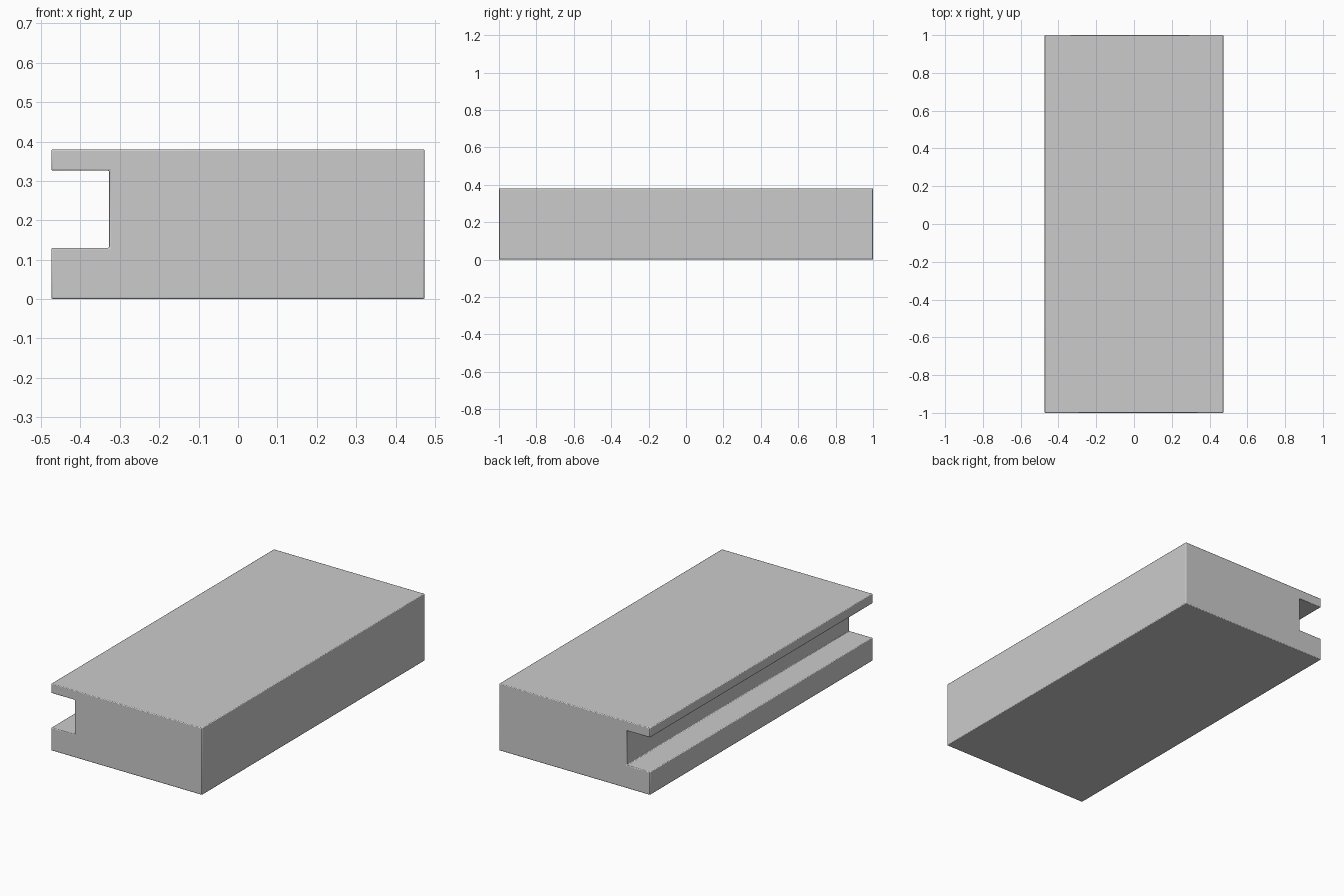
import bpy
import bmesh

if "Cube" in bpy.data.objects:
    bpy.data.objects.remove(bpy.data.objects["Cube"])

HALF_W, HALF_L, HEIGHT = 0.474, 1.0, 0.38
SLOT_X, SLOT_LOW, SLOT_HIGH = -0.327, 0.13, 0.326

# C-shaped cross-section in x, z
profile = [
    (-HALF_W, 0), (HALF_W, 0), (HALF_W, HEIGHT), (-HALF_W, HEIGHT),
    (-HALF_W, SLOT_HIGH), (SLOT_X, SLOT_HIGH),
    (SLOT_X, SLOT_LOW), (-HALF_W, SLOT_LOW),
]

# Extrude the section along the full length
bm = bmesh.new()
face = bm.faces.new([bm.verts.new((x, -HALF_L, z)) for x, z in profile])
ext = bmesh.ops.extrude_face_region(bm, geom=[face])
verts = [g for g in ext["geom"] if isinstance(g, bmesh.types.BMVert)]
bmesh.ops.translate(bm, verts=verts, vec=(0, 2 * HALF_L, 0))
bmesh.ops.recalc_face_normals(bm, faces=bm.faces)

mesh = bpy.data.meshes.new("grooved_block")
bm.to_mesh(mesh)
bm.free()
block = bpy.data.objects.new("grooved_block", mesh)
bpy.context.collection.objects.link(block)

# Slightly softened edges all round
bevel = block.modifiers.new("soft_edges", "BEVEL")
bevel.width = 0.004
bevel.segments = 2
bevel.limit_method = 'ANGLE'

bpy.context.view_layer.objects.active = block
block.select_set(True)
bpy.ops.object.shade_smooth_by_angle()
